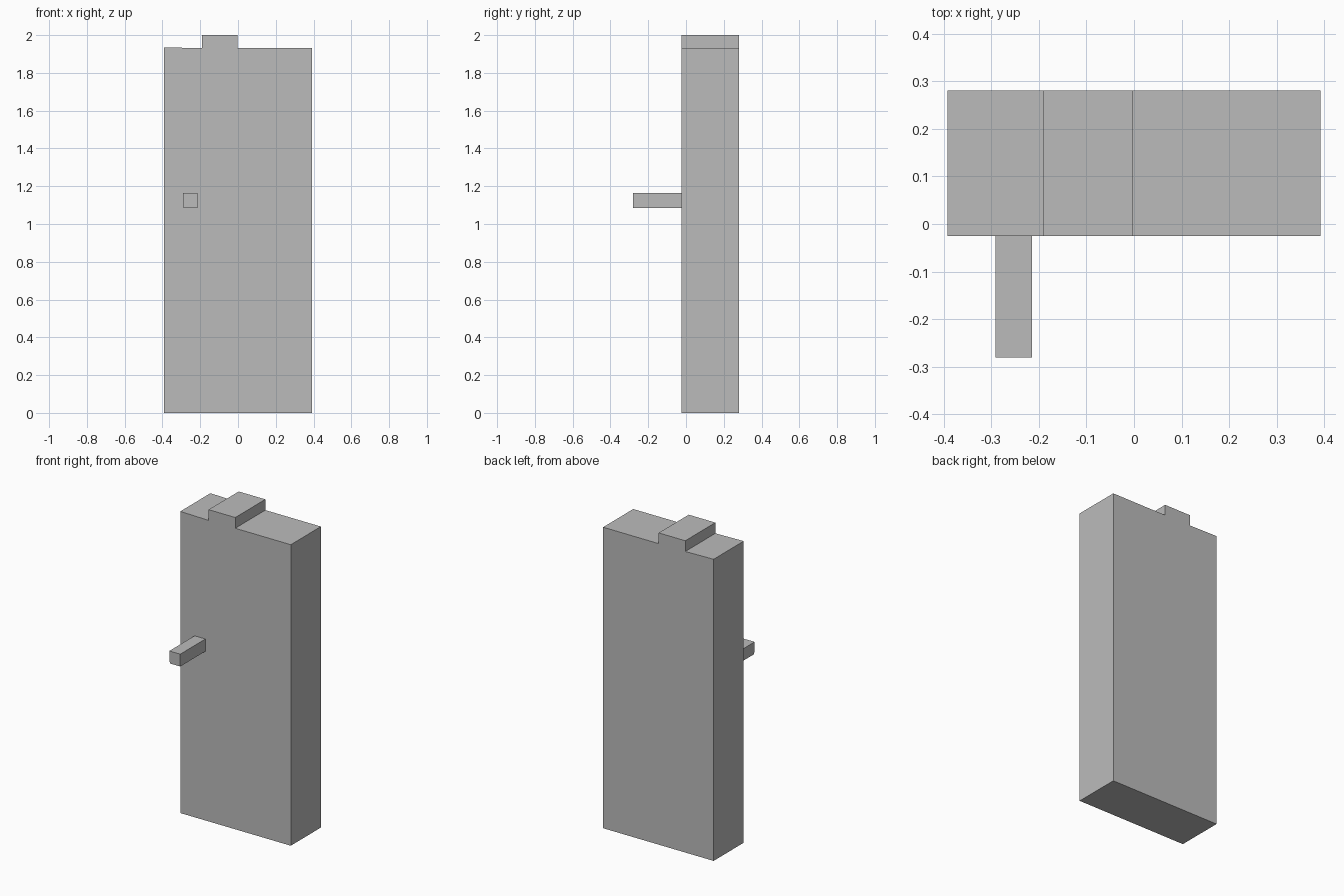
import bpy

if "Cube" in bpy.data.objects:
    bpy.data.objects.remove(bpy.data.objects["Cube"])

grey = bpy.data.materials.new("plain grey")
grey.diffuse_color = (0.5, 0.5, 0.5, 1)
grey.use_nodes = True
grey.node_tree.nodes["Principled BSDF"].inputs["Base Color"].default_value = grey.diffuse_color


def extrude_profile(name, profile, y0, y1):
    """Solid made by sweeping a closed x/z outline from y0 (front) to y1 (back)."""
    n = len(profile)
    verts = [(x, y, z) for y in (y0, y1) for x, z in profile]
    faces = [list(range(n)), list(range(2 * n - 1, n - 1, -1))]
    faces += [[i, i + n, (i + 1) % n + n, (i + 1) % n] for i in range(n)]
    mesh = bpy.data.meshes.new(name)
    mesh.from_pydata(verts, [], faces)
    mesh.materials.append(grey)
    obj = bpy.data.objects.new(name, mesh)
    bpy.context.collection.objects.link(obj)
    return obj


# Upright slab with the raised block on its top edge
extrude_profile("slab_body", [
    (-0.392, 0), (0.392, 0), (0.392, 1.931), (-0.002, 1.931),
    (-0.002, 2.0), (-0.191, 2.0), (-0.191, 1.931), (-0.392, 1.935)],
    -0.025, 0.28)

# Square peg sticking out of the front
extrude_profile("front_peg", [
    (-0.288, 1.085), (-0.214, 1.085), (-0.214, 1.164), (-0.291, 1.164)],
    -0.28, -0.025)
